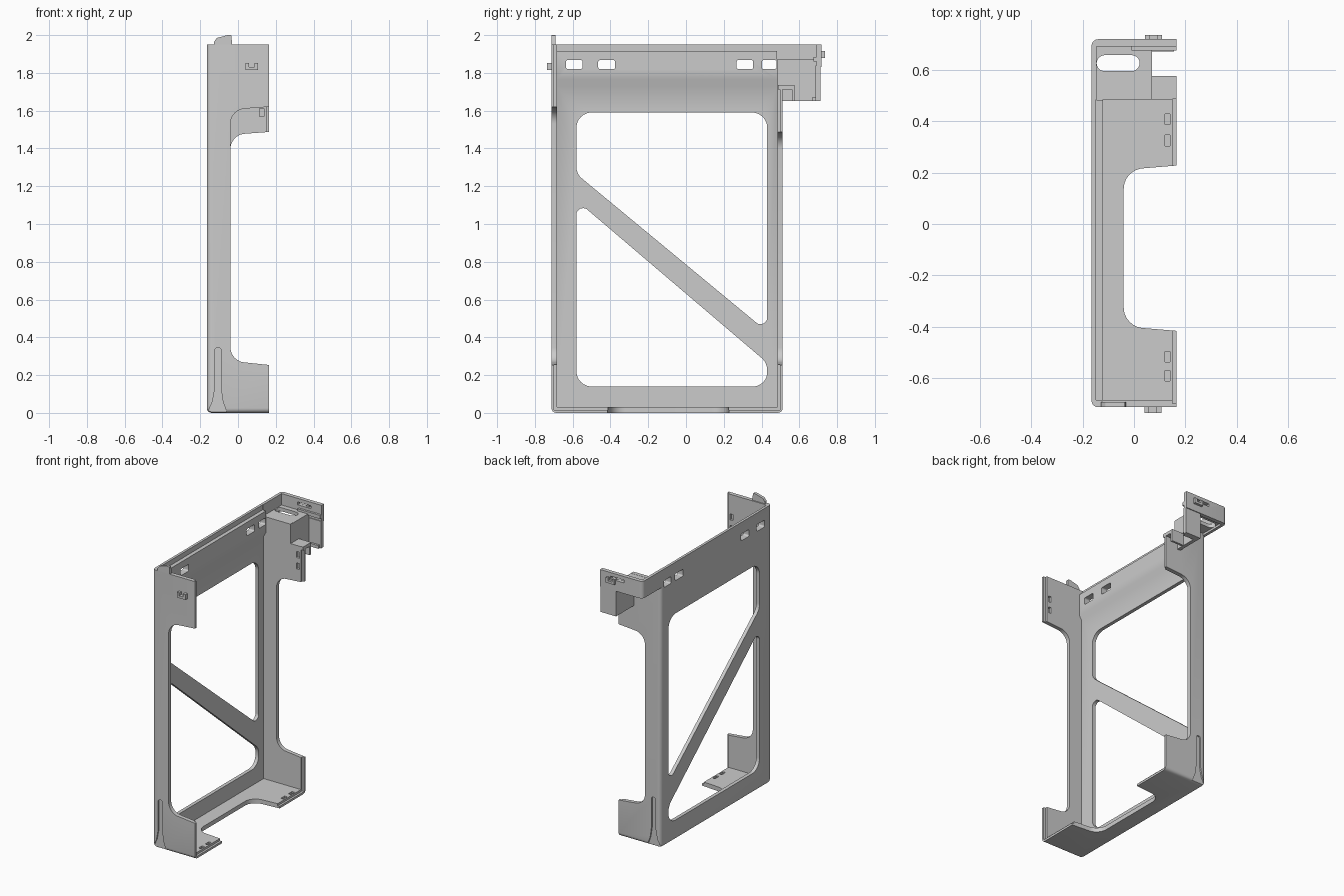
import bpy, bmesh
from math import tan, sin
from mathutils import Vector

if "Cube" in bpy.data.objects:
    bpy.data.objects.remove(bpy.data.objects["Cube"])


def rounded(corners, seg=8):
    """Polygon from (u, v, radius) corners, each rounded by an arc."""
    out = []
    n = len(corners)
    for i, (u, v, r) in enumerate(corners):
        p = Vector((u, v))
        if r == 0:
            out.append((u, v))
            continue
        a = (Vector(corners[i - 1][:2]) - p).normalized()
        b = (Vector(corners[(i + 1) % n][:2]) - p).normalized()
        half = a.angle(b) / 2
        c = p + (a + b).normalized() * (r / sin(half))
        s = p + a * (r / tan(half)) - c
        e = p + b * (r / tan(half)) - c
        for k in range(seg + 1):
            out.append(tuple(c + s.lerp(e, k / seg).normalized() * r))
    return out


def prism(name, pts, axis, lo, hi):
    """Extrude a flat outline along x, y or z."""
    def place(u, v, w):
        return {'x': (w, u, v), 'y': (u, w, v), 'z': (u, v, w)}[axis]
    bm = bmesh.new()
    f0 = [bm.verts.new(place(u, v, lo)) for u, v in pts]
    f1 = [bm.verts.new(place(u, v, hi)) for u, v in pts]
    bm.faces.new(f0)
    bm.faces.new(f1)
    n = len(pts)
    for i in range(n):
        j = (i + 1) % n
        bm.faces.new((f0[i], f0[j], f1[j], f1[i]))
    bmesh.ops.recalc_face_normals(bm, faces=bm.faces[:])
    me = bpy.data.meshes.new(name)
    bm.to_mesh(me)
    bm.free()
    ob = bpy.data.objects.new(name, me)
    bpy.context.collection.objects.link(ob)
    return ob


def rect(u0, u1, v0, v1, r=0):
    return rounded([(u0, v0, r), (u1, v0, r), (u1, v1, r), (u0, v1, r)], 5)


def box(name, x0, x1, y0, y1, z0, z1):
    return prism(name, rect(x0, x1, y0, y1), 'z', z0, z1)


def cut(ob, cutter):
    """Subtract the cutter; switch solver if the result is not sensible."""
    cutter.hide_render = True
    m = ob.modifiers.new("cut", 'BOOLEAN')
    m.operation, m.object = 'DIFFERENCE', cutter
    before = len(ob.data.polygons)
    for solver in ('EXACT', 'MANIFOLD', 'FLOAT'):
        m.solver = solver
        dg = bpy.context.evaluated_depsgraph_get()
        dg.update()
        if len(ob.evaluated_get(dg).data.polygons) > before * .6:
            break
    bpy.context.view_layer.objects.active = ob
    bpy.ops.object.modifier_apply(modifier=m.name)
    bpy.data.objects.remove(cutter)


X0, X1, Y0, Y1, TOP = -.165, .165, -.712, .512, 1.95

# Outer shell with rounded back and bottom edges
frame = box("frame", X0, X1, Y0, Y1, 0, TOP)
bm = bmesh.new()
bm.from_mesh(frame.data)
edges = []
for e in bm.edges:
    a, b = e.verts[0].co, e.verts[1].co
    back = abs(a.x - X0) < 1e-4 and abs(b.x - X0) < 1e-4
    low = a.z < 1e-4 and b.z < 1e-4
    front = a.x > 0 and b.x > 0
    if (low and not front) or (back and abs(a.z - b.z) > 1):
        edges.append(e)
bmesh.ops.bevel(bm, geom=edges, offset=.025, segments=4, profile=.5, affect='EDGES')
bmesh.ops.recalc_face_normals(bm, faces=bm.faces[:])
bm.to_mesh(frame.data)
bm.free()

# Hollow inside: back sheet thickens into a rail with a ledge at the top
inner = [(-.14, .03), (.3, .03), (.3, 2.1), (-.147, 2.1), (-.147, 1.915),
         (-.12, 1.915), (-.12, 1.765), (-.14, 1.73)]
cut(frame, prism("cut_inside", inner, 'y', Y0 + .028, Y1 - .028))

# Thin lip along the open edges
cut(frame, box("cut_lip", .15, .31, Y0 + .014, Y1 - .014, .015, 2.12))

# Side wall and floor openings
for ya, yb, zt in ((-.8, -.6, 1.605), (.4, .6, 1.472)):
    side = rounded([(-.04, .275, .08), (.2, .25, 0), (.2, zt + .018, 0), (-.04, zt, .08)])
    cut(frame, prism("cut_side", side, 'y', ya, yb))
floor = rounded([(-.04, -.398, .08), (.2, -.418, 0), (.2, .23, 0), (-.04, .21, .08)])
cut(frame, prism("cut_floor", floor, 'z', -.1, .1))

# Two large windows with a diagonal brace between them
windows = (
    [(-.58, 1.59, .08), (.43, 1.59, .08), (.43, .43, .035), (-.58, 1.265, .08)],
    [(-.58, 1.125, .035), (.43, .265, .085), (.43, .14, .075), (-.58, .14, .08)])
for w in windows:
    cut(frame, prism("cut_window", rounded(w), 'x', -.3, 0))

# Small slots in the top rail
for a, b in ((-.635, -.548), (-.465, -.375), (.268, .356), (.402, .479)):
    cut(frame, prism("cut_slot", rect(a, b, 1.82, 1.868, .01), 'x', -.3, 0))

# Room for the arm at the top of the far wall
cut(frame, box("cut_far_a", .068, .32, .4, .6, 1.735, 2.13))
cut(frame, box("cut_far_b", -.1455, .33, Y1 - .031, .61, 1.871, 2.14))

# Flared grooves on the outside of both side walls
groove = rounded([(-.16, -.02, 0), (-.158, .01, 0), (-.135, .06, 0), (-.122, .13, 0), (-.122, .345, .012),
                  (-.09, .345, .012), (-.09, .13, 0), (-.08, .06, 0), (-.062, .01, 0), (-.06, -.02, 0)], 4)
cut(frame, prism("cut_groove", groove, 'y', -.8, Y0 + .01))
cut(frame, prism("cut_groove", groove, 'y', Y1 - .01, .6))

# Shallow latch pockets in floor and flanges
for a, b in ((.303, .345), (.387, .428), (-.537, -.495), (-.61, -.57)):
    cut(frame, box("cut_pocket", .12, .14, a, b, .017, .1))
for z in (1.69, 1.77):
    cut(frame, box("cut_pocket", .115, .137, -.7, -.6, z, z + .042))
for z in (1.57, 1.65):
    cut(frame, box("cut_pocket", .115, .137, .4, .5, z, z + .042))

# Raised tab on the near wall
tab = rounded([(-.128, 1.93, 0), (-.128, 1.962, 0), (-.112, 1.985, .01), (-.055, 2.0, .01),
               (-.035, 2.0, .004), (-.03, 1.93, 0)], 4)
prism("top_tab", tab, 'y', Y0, Y0 + .02)

# Arm: one L shape of back sheet and end wall, with rounded outer corner
arm = prism("arm_wall", rounded([(X0, .486, 0), (X0, .718, .025), (X1, .718, 0), (X1, .69, 0),
                                 (-.145, .69, 0), (-.145, .486, 0)], 4), 'z', 1.83, TOP)
cut(arm, prism("cut_slot", rect(-.02, .085, 1.905, 1.925), 'y', .6, .8))
prism("arm_end_plate", rect(.045, X1, 1.65, 1.84), 'y', .685, .712)
box("arm_inner_ledge", -.01, X1, .675, .695, 1.86, 1.885)
box("arm_lower_lip", .045, X1 - .01, .67, .69, 1.65, 1.672)

# Slotted shelf and the wall hanging below it
shelf = box("arm_shelf", X0 + .003, .045, .487, .695, 1.845, 1.87)
cut(shelf, prism("cut_slot", rect(-.145, .022, .594, .656, .0305), 'z', 1.7, 2))
box("arm_drop_wall", .045, .07, .49, .695, 1.65, 1.87)
box("arm_step", .045, X1, .486, .575, 1.712, 1.735)
box("arm_step_skirt", .045, X1, .56, .575, 1.65, 1.72)

# U-shaped clips on both ends
for name, x, z, ya, yb in (("near_clip", .04, 1.815, -.735, -.70), ("far_clip", .043, 1.88, .70, .735)):
    u = [(0, 0), (.066, 0), (.066, .037), (.048, .037), (.048, .016), (.018, .016), (.018, .037), (0, .037)]
    prism(name, [(x + a, z + b) for a, b in u], 'y', ya, yb)

# Smooth the rounded corners, keep the rest crisp
for ob in bpy.context.scene.objects:
    ob.select_set(True)
    bpy.context.view_layer.objects.active = ob
bpy.ops.object.shade_smooth_by_angle(angle=.6)
